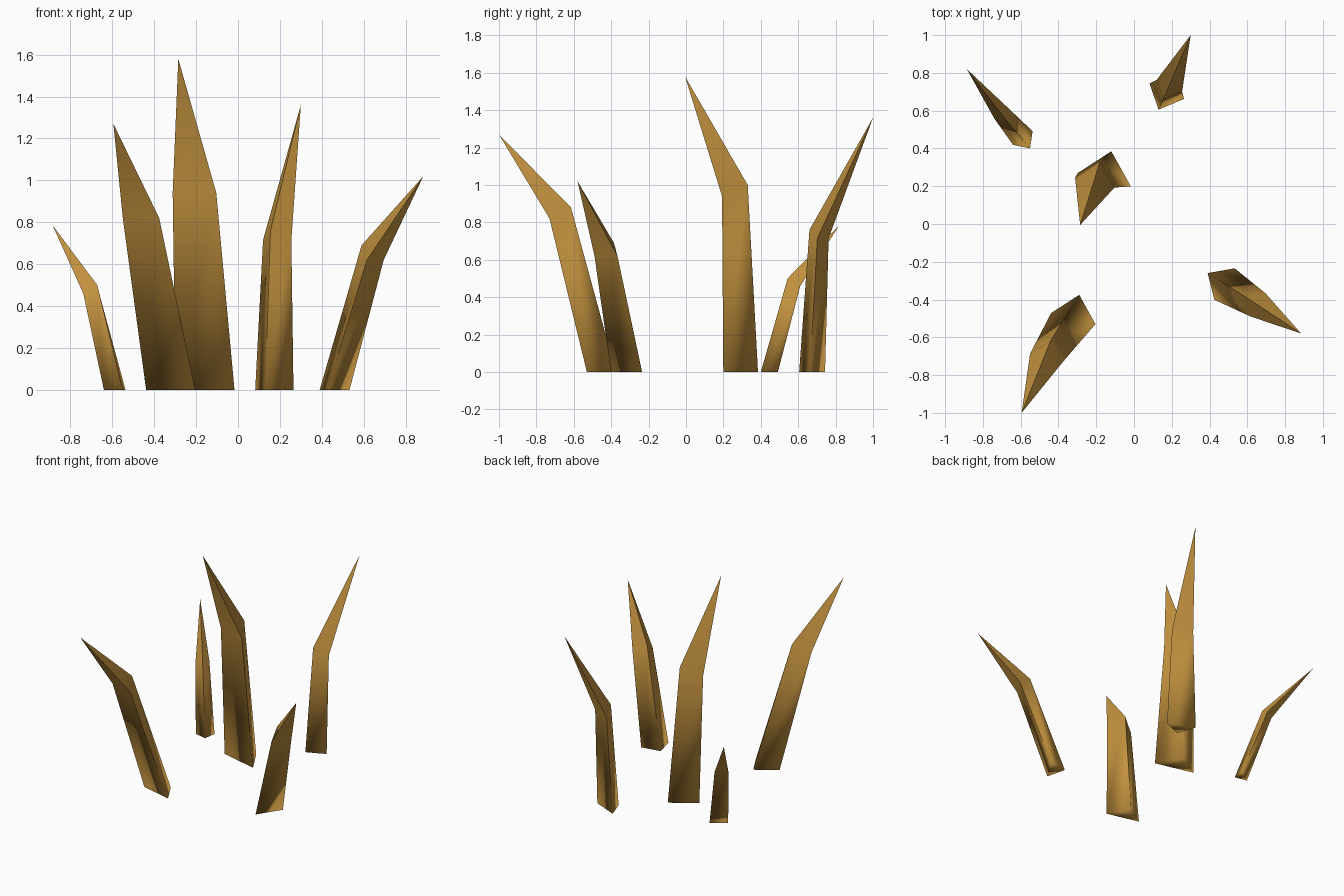
import bpy
import bmesh
from math import radians
from mathutils import Matrix, Vector

MID_SCALE = 0.74     # blade width at the bend, relative to the base
DEPTH_RATIO = 1.07   # ridge-to-back depth, relative to half width

if "Cube" in bpy.data.objects:
    bpy.data.objects.remove(bpy.data.objects["Cube"], do_unlink=True)

# single golden brown colour
golden_brown = bpy.data.materials.new("golden_brown")
golden_brown.use_nodes = True
colour = (0.55, 0.29, 0.05, 1)
golden_brown.diffuse_color = colour
shader = golden_brown.node_tree.nodes["Principled BSDF"]
shader.inputs["Base Color"].default_value = colour


def section(bm, ridge, facing, half_width, drop=0):
    """Triangular cross-section: inner ridge corner plus two outer corners."""
    turn = Matrix.Rotation(radians(facing), 3, "Z")
    depth = half_width * DEPTH_RATIO
    corners = [Vector(),
               Vector((depth, -half_width, -drop)),
               Vector((depth, half_width, -drop))]
    return [bm.verts.new(Vector(ridge) + turn @ corner) for corner in corners]


def make_blade(name, foot, bend, tip, facing, half_width, drop):
    """Closed three-sided blade that rises to a bend and then tapers to a point."""
    bm = bmesh.new()
    base = section(bm, (*foot, 0), facing, half_width)
    middle = section(bm, bend, facing, half_width * MID_SCALE, drop)
    point = bm.verts.new(tip)

    bm.faces.new(base)
    for i in range(3):
        j = (i + 1) % 3
        bm.faces.new((base[i], base[j], middle[j], middle[i]))
        bm.faces.new((middle[i], middle[j], point))
    bmesh.ops.recalc_face_normals(bm, faces=bm.faces)

    # lengthwise edges stay crisp, the bend and the foot are soft
    for face in bm.faces:
        face.smooth = True
    for low, mid in zip(base, middle):
        bm.edges.get((low, mid)).smooth = False
        bm.edges.get((mid, point)).smooth = False

    mesh = bpy.data.meshes.new(name)
    bm.to_mesh(mesh)
    bm.free()
    mesh.materials.append(golden_brown)
    blade = bpy.data.objects.new(name, mesh)
    bpy.context.collection.objects.link(blade)
    return blade


# five blades leaning outwards
make_blade("center_blade", foot=(-0.12, 0.385), bend=(-0.18, 0.33, 1.0),
           tip=(-0.285, -0.005, 1.58), facing=-104, half_width=0.145, drop=0.06)
make_blade("front_blade", foot=(-0.29, -0.375), bend=(-0.44, -0.615, 0.88),
           tip=(-0.595, -1.0, 1.27), facing=-104, half_width=0.121, drop=0.06)
make_blade("back_blade", foot=(0.13, 0.605), bend=(0.155, 0.66, 0.76),
           tip=(0.3, 1.0, 1.36), facing=66, half_width=0.1, drop=0.045)
make_blade("back_right_blade", foot=(-0.55, 0.4), bend=(-0.672, 0.543, 0.5),
           tip=(-0.885, 0.82, 0.785), facing=125, half_width=0.063, drop=0.04)
make_blade("left_blade", foot=(0.39, -0.26), bend=(0.59, -0.385, 0.69),
           tip=(0.885, -0.58, 1.02), facing=-33, half_width=0.099, drop=0.07)
